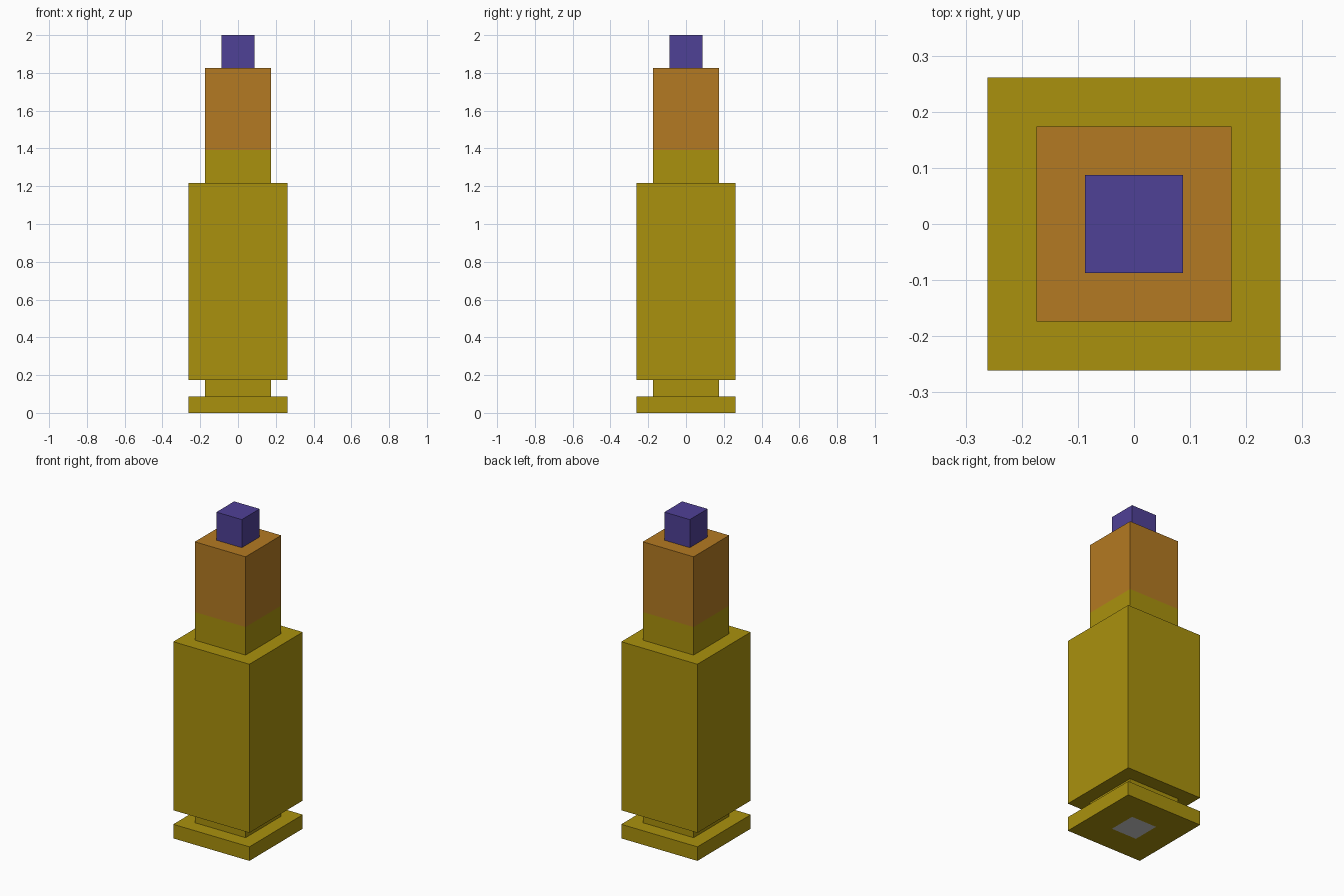
import bpy, bmesh

if "Cube" in bpy.data.objects:
    bpy.data.objects.remove(bpy.data.objects["Cube"])

U = 2 / 23  # one block


def material(name, rgb):
    m = bpy.data.materials.new(name)
    m.diffuse_color = (*rgb, 1)
    m.use_nodes = True
    m.node_tree.nodes["Principled BSDF"].inputs["Base Color"].default_value = m.diffuse_color
    return m


def square_shell(name, profile, mat=None, cap_bottom=False, cap_top=False):
    """Sweep a (half width, height) profile, in blocks, around a square."""
    bm = bmesh.new()
    corners = [(-1, -1), (1, -1), (1, 1), (-1, 1)]
    rings = [[bm.verts.new((x * w * U, y * w * U, z * U)) for x, y in corners]
             for w, z in profile]
    for a, b in zip(rings, rings[1:]):
        for i in range(4):
            j = (i + 1) % 4
            bm.faces.new((a[i], a[j], b[j], b[i]))
    if cap_bottom:
        bm.faces.new(rings[0][::-1])
    if cap_top:
        bm.faces.new(rings[-1])
    mesh = bpy.data.meshes.new(name)
    bm.to_mesh(mesh)
    bm.free()
    if mat:
        mesh.materials.append(mat)
    ob = bpy.data.objects.new(name, mesh)
    bpy.context.collection.objects.link(ob)
    return ob


brass = material("brass", (0.40, 0.285, 0.004))
copper = material("copper", (0.455, 0.195, 0.016))
purple = material("purple", (0.078, 0.052, 0.305))

# Casing: rim, groove, body and neck
square_shell("casing", [(1, 0), (3, 0), (3, 1), (2, 1), (2, 2),
                        (3, 2), (3, 14), (2, 14), (2, 16)], brass)
# Grey plug flush in the underside
square_shell("primer", [(1, 0), (1, 1)], cap_bottom=True, cap_top=True)
# Copper jacket above the neck
square_shell("jacket", [(2, 16), (2, 21), (1, 21)], copper)
# Coloured tip
square_shell("tip", [(1, 21), (1, 23)], purple, cap_top=True)
